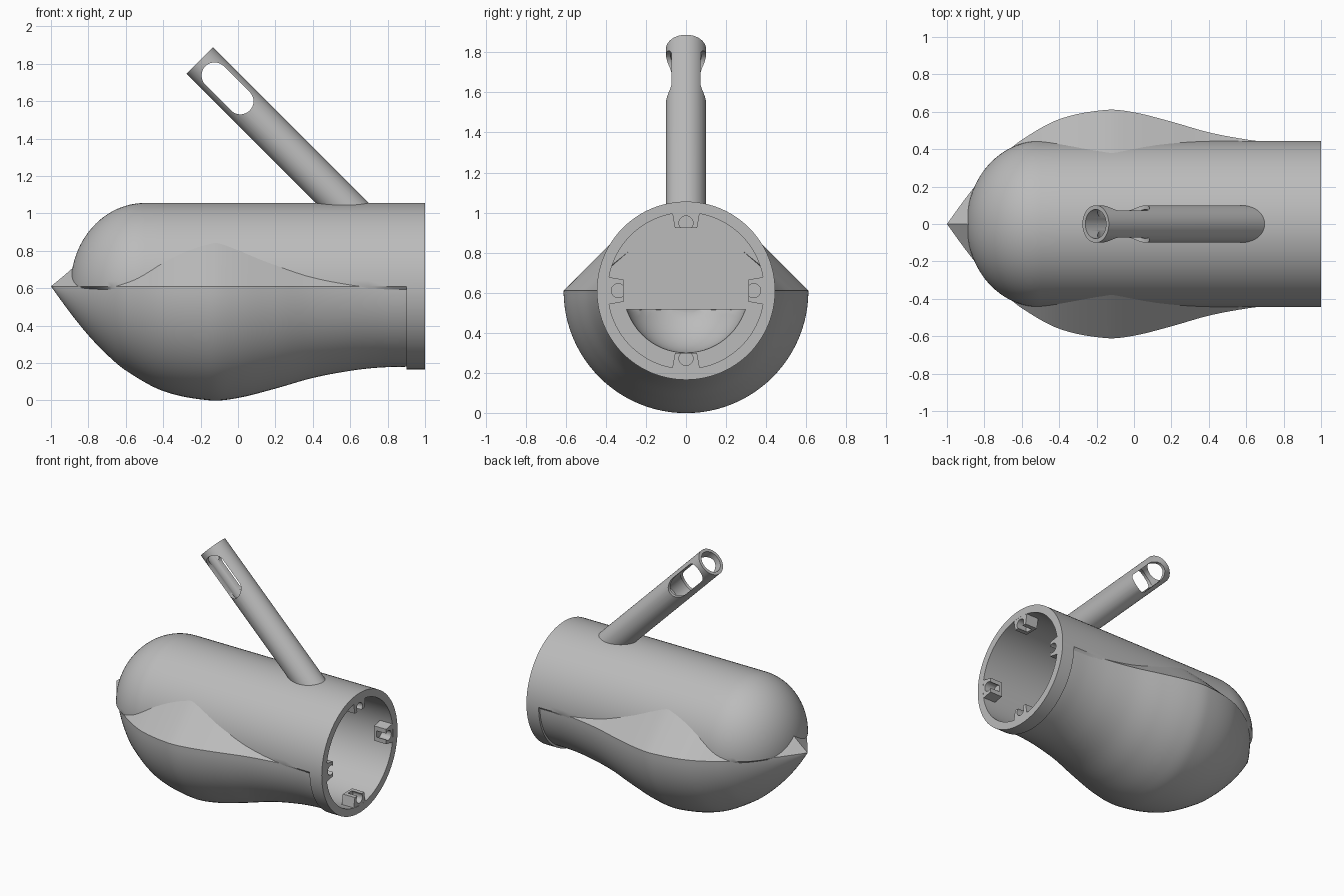
import bpy, bmesh
from math import sin, cos, pi, hypot, sqrt
from mathutils import Vector

if "Cube" in bpy.data.objects:
    bpy.data.objects.remove(bpy.data.objects["Cube"], do_unlink=True)

AXIS_Z = 0.61      # height of the body axis
R_OUT, R_IN = 0.445, 0.39

grey = bpy.data.materials.new("plain_grey")
grey.use_nodes = True
grey.diffuse_color = (0.5, 0.5, 0.5, 1)
grey.node_tree.nodes["Principled BSDF"].inputs["Base Color"].default_value = (0.5, 0.5, 0.5, 1)


def loft(name, rings, caps=True, closed=True):
    """Skin a list of equal-length point rings."""
    bm = bmesh.new()
    rows = [[bm.verts.new(p) for p in ring] for ring in rings]
    n = len(rows[0])
    for a, b in zip(rows, rows[1:]):
        for i in range(n if closed else n - 1):
            j = (i + 1) % n
            bm.faces.new((a[i], a[j], b[j], b[i]))
    if caps:
        bm.faces.new(rows[0])
        bm.faces.new(rows[-1])
    bmesh.ops.remove_doubles(bm, verts=bm.verts, dist=1e-5)
    bmesh.ops.recalc_face_normals(bm, faces=bm.faces)
    mesh = bpy.data.meshes.new(name)
    bm.to_mesh(mesh)
    bm.free()
    mesh.materials.append(grey)
    ob = bpy.data.objects.new(name, mesh)
    bpy.context.collection.objects.link(ob)
    return ob


def rod(name, a, b, r, n=48):
    """Cylinder between two points."""
    a, b = Vector(a), Vector(b)
    q = (b - a).to_track_quat('Z', 'Y')
    ring = [q @ Vector((r * cos(2 * pi * i / n), r * sin(2 * pi * i / n), 0)) for i in range(n)]
    return loft(name, [[p + end for p in ring] for end in (a, b)])


def activate(ob):
    bpy.ops.object.select_all(action='DESELECT')
    ob.select_set(True)
    bpy.context.view_layer.objects.active = ob


def cut(ob, *cutters):
    """Subtract the cutters and discard them."""
    activate(ob)
    for c in cutters:
        c.hide_render = True
        mod = ob.modifiers.new("cut", 'BOOLEAN')
        mod.operation, mod.solver, mod.object = 'DIFFERENCE', 'EXACT', c
        bpy.ops.object.modifier_apply(modifier=mod.name)
        bpy.data.objects.remove(c, do_unlink=True)


def smooth(ob, angle=0.5):
    activate(ob)
    bpy.ops.object.shade_smooth_by_angle(angle=angle)


# Belly outline: radius along x
BELLY = [(-1, 0), (-0.9, 0.138), (-0.8, 0.262), (-0.7, 0.366), (-0.6, 0.45), (-0.4, 0.56),
         (-0.15, 0.61), (0, 0.597), (0.2, 0.547), (0.4, 0.49), (0.6, 0.452), (0.75, 0.435), (0.9, 0.43)]


def tangent(i):
    a, b = BELLY[max(i - 1, 0)], BELLY[min(i + 1, len(BELLY) - 1)]
    return (b[1] - a[1]) / (b[0] - a[0])


def belly_r(x):
    for i in range(len(BELLY) - 1):
        (x0, r0), (x1, r1) = BELLY[i], BELLY[i + 1]
        if x <= x1 + 1e-9:
            break
    h = x1 - x0
    t = min(max((x - x0) / h, 0), 1)
    return (r0 * (1 + 2 * t) * (1 - t) ** 2 + r1 * t * t * (3 - 2 * t)
            + h * t * (1 - t) * (tangent(i) * (1 - t) - tangent(i + 1) * t))


# Body: domed tube, slimmer underneath so that the belly covers it
SEG = 96


def body_ring(x, r, tucked=False):
    pts = []
    for i in range(SEG):
        a = 2 * pi * i / SEG
        below = tucked and sin(a) < -1e-4
        rad = max(0, min(r, belly_r(x) - 0.008)) if below else r
        pts.append((x, rad * cos(a), AXIS_Z + rad * sin(a)))
    return pts


rings = []
for i in range(25):
    a = pi / 2 * i / 24
    rings.append(body_ring(-0.5 - 0.395 * cos(a), R_OUT * sin(a), True))
rings += [body_ring(-0.5 + 1.4 * i / 14, R_OUT, True) for i in range(1, 15)]
rings += [body_ring(0.9, R_OUT), body_ring(1, R_OUT), body_ring(1, R_IN),
          body_ring(-0.5, R_IN), body_ring(-0.5, 0)]
body = loft("body_tube", rings, caps=False)

# Half-moon bowl sunk into the inner end wall
bowl = []
for i in range(17):
    a = pi / 2 * i / 16
    r = 0.31 * sin(a)
    bowl.append([(-0.5 - 0.27 * cos(a), r * cos(t), AXIS_Z + min(r * sin(t), -0.095))
                 for t in [2 * pi * j / 64 for j in range(64)]])
bowl = [r for r in bowl if min(p[2] for p in r) < AXIS_Z - 0.1]
bowl.append([(x + 0.1, y, z) for x, y, z in bowl[-1]])
cut(body, loft("bowl_cutter", bowl))
smooth(body)

# Belly: round underside with a sloped collar rising to the tube
rings = []
STEPS = 96
for s in range(STEPS + 1):
    x = -1 + 1.9 * s / STEPS
    r = belly_r(x)
    slope = (belly_r(min(x + 0.01, 0.9)) - belly_r(max(x - 0.01, -1))) / 0.02
    k = 1 / sqrt(1 + slope * slope)
    d = 0
    if x < -0.5:
        d = min(r, 0.28)
    else:
        while d < 0.28 and hypot(r - d, k * d) > 0.436:
            d += 0.002
    ring = [(x, r - d, AXIS_Z + k * d)]
    ring += [(x, r * cos(a), AXIS_Z - r * sin(a)) for a in [pi * i / 48 for i in range(49)]]
    ring.append((x, d - r, AXIS_Z + k * d))
    rings.append(ring)
smooth(loft("belly_shell", rings, caps=False, closed=False))

# Leaning spout with a bore and a cross slot
DOWN = Vector((1, 0, -1)).normalized()
top = Vector((-0.205, 0, 1.817))
spout = rod("spout", top, top + DOWN * 1.25, 0.1, 64)
slot_mid = Vector((-0.056, 0, 1.668))
side = Vector((1, 0, 1)).normalized()
stadium = []
for i in range(34):
    a = pi * (i % 17) / 16 + (pi if i >= 17 else 0)
    shift = 0.0975 if i < 17 else -0.0975
    stadium.append(slot_mid + DOWN * (shift + 0.07 * sin(a)) + side * 0.07 * cos(a))
slot = loft("slot_cutter", [[p + Vector((0, y, 0)) for p in stadium] for y in (-0.2, 0.2)])
cut(spout,
    rod("cavity_cutter", (-0.8, 0, AXIS_Z), (1.2, 0, AXIS_Z), 0.4, 96),
    rod("bore_cutter", top - DOWN * 0.05, top + DOWN * 0.5, 0.078),
    slot)
smooth(spout)

# Four screw lugs inside the open end
for i, where in enumerate(("left", "top", "right", "bottom")):
    a = pi / 2 * i
    out = Vector((0, cos(a), sin(a)))
    across = Vector((0, -sin(a), cos(a)))
    mid = Vector((0, 0, AXIS_Z))
    outline = [(0.312, -0.055), (0.396, -0.07), (0.396, 0.07), (0.312, 0.055)]
    lug = loft(where + "_lug", [[mid + out * r + across * t + Vector((x, 0, 0)) for r, t in outline]
                                for x in (0.9, 0.999)])
    hole = mid + out * 0.338
    cut(lug, rod("hole_cutter", hole + Vector((0.92, 0, 0)), hole + Vector((1.1, 0, 0)), 0.035, 24))
    smooth(lug)
